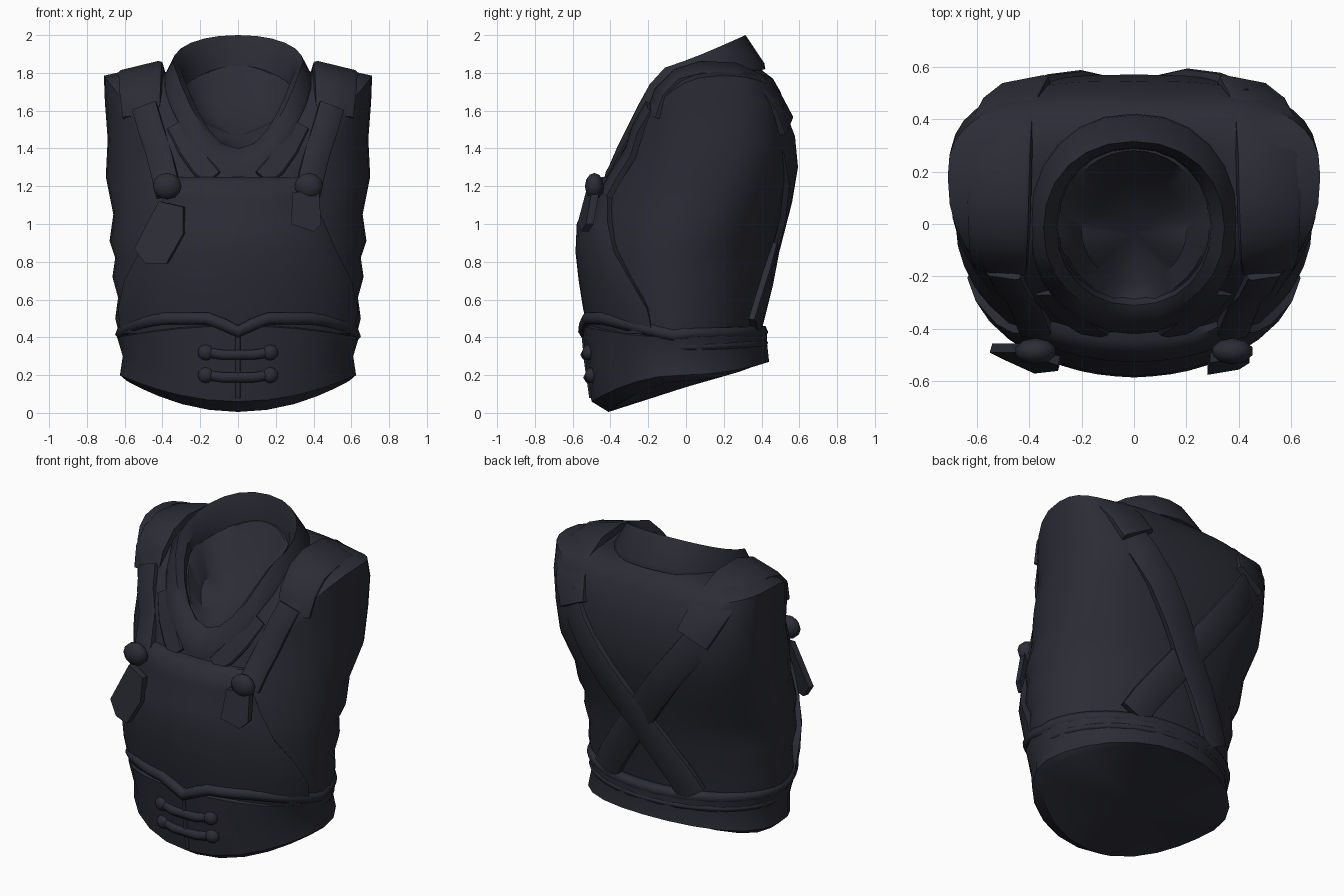
import bpy, bmesh, math
from mathutils import Vector
from mathutils.bvhtree import BVHTree

if "Cube" in bpy.data.objects:
    bpy.data.objects.remove(bpy.data.objects["Cube"])

cloth = bpy.data.materials.new("charcoal_cloth")
cloth.diffuse_color = (0.024, 0.025, 0.036, 1)
cloth.use_nodes = True
cloth.node_tree.nodes["Principled BSDF"].inputs["Base Color"].default_value = cloth.diffuse_color


def finish(name, bm, angle=40):
    bmesh.ops.recalc_face_normals(bm, faces=bm.faces)
    me = bpy.data.meshes.new(name)
    bm.to_mesh(me)
    bm.free()
    ob = bpy.data.objects.new(name, me)
    bpy.context.collection.objects.link(ob)
    me.materials.append(cloth)
    bpy.ops.object.select_all(action='DESELECT')
    ob.select_set(True)
    bpy.context.view_layer.objects.active = ob
    bpy.ops.object.shade_smooth_by_angle(angle=math.radians(angle))
    return ob


def ring_point(ring, a, n=2.0, zp=2):
    """Point on a rounded section; a = 0 is the front, a = 90 degrees the +x side.
    Ring: half width, front y, back y, front z, side z, back z, [side y, front and back roundness]."""
    hw, yf, yb, zf, zs, zb = ring[:6]
    s, c = math.sin(a), math.cos(a)
    ym = ring[6] if len(ring) > 6 else (yf + yb) / 2
    if len(ring) > 7:
        n = ring[7] if c > 0 else ring[8]
    x = hw * math.copysign(abs(s) ** (2 / n), s)
    y = ym + ((yf if c > 0 else yb) - ym) * abs(c) ** (2 / n)
    z = zs + (zf - zs) * c * c if c > 0 else zs + (zb - zs) * abs(c) ** zp
    return Vector((x, y, z))


def loft(rings, n=2.0, seg=32, bottom=None, top=None, closed=False, zp=2):
    bm = bmesh.new()
    rows = [[bm.verts.new(ring_point(r, 2 * math.pi * i / seg, n, zp)) for i in range(seg)] for r in rings]
    pairs = list(zip(rows, rows[1:])) + ([(rows[-1], rows[0])] if closed else [])
    for lo, hi in pairs:
        for i in range(seg):
            j = (i + 1) % seg
            bm.faces.new((lo[i], lo[j], hi[j], hi[i]))
    for row, co in ((rows[0], bottom), (rows[-1], top)):
        if co:
            v = bm.verts.new(co)
            for i in range(seg):
                bm.faces.new((row[i], row[(i + 1) % seg], v))
    return bm


def ribbon(name, pts, widths, thick, normals):
    """Flat strap along pts, facing along the given normals."""
    bm = bmesh.new()
    rows = []
    for i, p in enumerate(pts):
        t = (pts[min(i + 1, len(pts) - 1)] - pts[max(i - 1, 0)]).normalized()
        side = t.cross(normals[i]).normalized()
        up = side.cross(t)
        w = side * widths[i] / 2
        rows.append([bm.verts.new(q) for q in (
            p - w - up * thick, p - w + up * thick * .6, p - w * .85 + up * thick,
            p + w * .85 + up * thick, p + w + up * thick * .6, p + w - up * thick)])
    for a, b in zip(rows, rows[1:]):
        for i in range(6):
            j = (i + 1) % 6
            bm.faces.new((a[i], a[j], b[j], b[i]))
    bm.faces.new(rows[0])
    bm.faces.new(rows[-1])
    return finish(name, bm)


def tube(name, pts, radius, cyclic=False):
    cu = bpy.data.curves.new(name, 'CURVE')
    cu.dimensions = '3D'
    cu.bevel_depth, cu.bevel_resolution, cu.use_fill_caps = radius, 1, True
    sp = cu.splines.new('POLY')
    sp.points.add(len(pts) - 1)
    for q, p in zip(sp.points, pts):
        q.co = (*p, 1)
    sp.use_cyclic_u = cyclic
    ob = bpy.data.objects.new(name, cu)
    bpy.context.collection.objects.link(ob)
    cu.materials.append(cloth)
    return ob


def ball(name, loc, scale):
    bm = bmesh.new()
    bmesh.ops.create_uvsphere(bm, u_segments=10, v_segments=6, radius=1)
    for v in bm.verts:
        v.co = Vector(loc) + Vector(a * b for a, b in zip(v.co, scale))
    return finish(name, bm, 60)


def plate(name, pts, thick):
    """Extruded polygon with its outline on the outer side."""
    bm = bmesh.new()
    f = bm.faces.new([bm.verts.new(p) for p in pts])
    r = bmesh.ops.extrude_face_region(bm, geom=[f])
    for v in r['geom']:
        if isinstance(v, bmesh.types.BMVert):
            v.co += Vector(thick)
    return finish(name, bm, 30)


# Torso with flat arm openings and a closed neck hollow
torso_rings = [
    (.60, -.46, .37, .30, .30, .34), (.65, -.50, .39, .50, .50, .50),
    (.635, -.51, .41, .61, .61, .61), (.665, -.52, .43, .72, .72, .72),
    (.65, -.53, .45, .82, .82, .82), (.68, -.53, .47, .91, .91, .91, .0, 2.0, 2.05),
    (.66, -.52, .505, 1.05, 1.05, 1.05, .05, 2.0, 2.2), (.70, -.44, .55, 1.20, 1.25, 1.22, .12, 2.1, 2.5),
    (.69, -.39, .57, 1.30, 1.45, 1.40, .16, 2.2, 2.8), (.705, -.37, .545, 1.34, 1.65, 1.58, .18, 2.3, 2.9),
    (.71, -.35, .50, 1.36, 1.785, 1.70, .18, 2.3, 2.7), (.60, -.33, .46, 1.37, 1.81, 1.77, .13, 2.4, 2.5),
    (.40, -.31, .38, 1.38, 1.80, 1.83), (.28, -.29, .28, 1.37, 1.72, 1.84),
    (.20, -.22, .17, 1.36, 1.55, 1.66)]
bm = loft(torso_rings, top=(0, -.04, 1.46), bottom=(0, -.03, .3), seg=40)
tree = BVHTree.FromBMesh(bm)
finish("torso", bm)


def on_front(x, z, off):
    hit, nor, _, _ = tree.ray_cast(Vector((x, -3, z)), Vector((0, 1, 0)))
    if nor.y > 0:
        nor = -nor
    return hit + nor * off


# Chest panel wrapped around the front
bm = bmesh.new()
rows = []
for z, deg, off in ((.42, 74, .03), (.55, 72, .04), (.70, 64, .05), (.85, 54, .055), (1.0, 48, .055),
                    (1.12, 44, .045), (1.14, 44, .055), (1.22, 41, .055), (1.25, 40, .03), (1.25, 40, -.03)):
    row = []
    for i in range(-9, 10):
        a = math.radians(deg) * max(-8, min(8, i)) / 8
        d = Vector((math.sin(a), -math.cos(a), 0))
        hit = tree.ray_cast(Vector((0, 0, z)) + d * 3, -d)[0]
        row.append(bm.verts.new(hit + d * (-.02 if abs(i) == 9 else off * (1 if abs(i) < 8 else .7))))
    rows.append(row)
for a, b in zip(rows, rows[1:]):
    for i in range(18):
        bm.faces.new((a[i], a[i + 1], b[i + 1], b[i]))
finish("chest_panel", bm)

# Standing collar
finish("collar", loft([
    (.40, -.42, .42, 1.24, 1.73, 1.82), (.395, -.41, .415, 1.30, 1.78, 1.85),
    (.345, -.35, .315, 1.38, 1.86, 2.0), (.295, -.31, .29, 1.40, 1.80, 1.90),
    (.285, -.28, .285, 1.36, 1.68, 1.80)], n=2.15, seg=24, closed=True, zp=1), 35)

# Waist belt with closed base
finish("waist_belt", loft([
    (.59, -.41, .40, .005, .17, .265), (.625, -.50, .44, .06, .20, .27),
    (.61, -.525, .43, .22, .30, .36), (.64, -.55, .43, .46, .40, .44),
    (.60, -.48, .37, .48, .42, .46)], n=2.0, seg=24, bottom=(0, -.005, .135)), 40)

# Rolled belt edges
roll = []
for i in range(48):
    a = 2 * math.pi * i / 48
    p = ring_point((.615, -.535, .40, .5, .42, .43), a, 2.0)
    if math.cos(a) > 0:
        p.z = .41 + .09 * min(1, math.cos(a) * 1.3) - .07 * max(0, 1 - abs(p.x) / .14)
    roll.append(p)
tube("belt_top_roll", roll, .036, True)
tube("belt_lower_roll", [ring_point((.605, -.5, .415, .3, .35, .37), math.radians(70 + 10 * i), 2.0)
                         for i in range(23)], .02)
tube("belt_front_seam", [(0, -.545, .45), (0, -.525, .25), (0, -.50, .08)], .014)

# Toggle fasteners on the belt
for z, y in ((.20, -.515), (.32, -.53)):
    tube("toggle_bar", [(-.16, y + .02, z), (-.08, y, z - .012), (.08, y, z - .012), (.16, y + .02, z)], .03)
    for x in (-.17, .17):
        ball("toggle_knob", (x, y + .015, z), (.045, .035, .042))

for s in (-1, 1):
    # Shoulder pads, turning inward on the back
    path = [(.51, -.17, 1.57), (.515, -.13, 1.69), (.515, -.04, 1.78), (.515, .08, 1.815), (.51, .26, 1.805),
            (.50, .39, 1.74), (.465, .475, 1.64), (.415, .53, 1.52)]
    pts = [Vector((s * x, y, z)) for x, y, z in path]
    ribbon("shoulder_pad", pts, [.20, .22, .23, .24, .24, .24, .23, .21], .025,
           [Vector((s * .08, p.y - .17, p.z - 1.5)) for p in pts])

    # Front straps
    pts = [on_front(s * x, z, .025) for x, z in ((.495, 1.62), (.46, 1.5), (.42, 1.38), (.39, 1.26), (.37, 1.16))]
    pts[-1].y -= .04
    pts[-2].y -= .03
    ribbon("front_strap", pts, [.135] * 5, .02, [Vector((s * .3, -1, .4))] * 5)
    ball("strap_buckle", (s * .375, -.485, 1.20), (.08, .05, .07))

    # Crossed back straps
    line = [(.48, .465, 1.58), (.38, .53, 1.42), (.26, .55, 1.26), (.13, .525, 1.08),
            (0, .475, .90), (-.13, .435, .72), (-.24, .39, .56), (-.30, .36, .45)]
    pts = [Vector((s * x, y + .006 * (s > 0), z)) for x, y, z in line]
    ribbon("back_strap", pts, [.18] * 8, .02, [Vector((p.x * .7, 1, -.15)) for p in pts])

    # Lapel folds under the collar
    pts = [on_front(s * x, z, .02) for x, z in ((.33, 1.52), (.26, 1.40), (.19, 1.30), (.13, 1.24))]
    ribbon("lapel", pts, [.10, .12, .12, .10], .02, [Vector((s * .3, -1, .6))] * 4)

# Hanging strap ends
plate("long_strap_end", [(-.42, -.49, 1.12), (-.29, -.54, 1.09), (-.29, -.56, .95), (-.38, -.57, .79),
                         (-.49, -.52, .79), (-.55, -.49, .87)], (.01, .035, 0))
plate("short_strap_end", [(.29, -.53, 1.17), (.43, -.50, 1.17), (.44, -.53, 1.0), (.40, -.555, .96),
                          (.28, -.575, 1.0)], (0, .04, 0))
